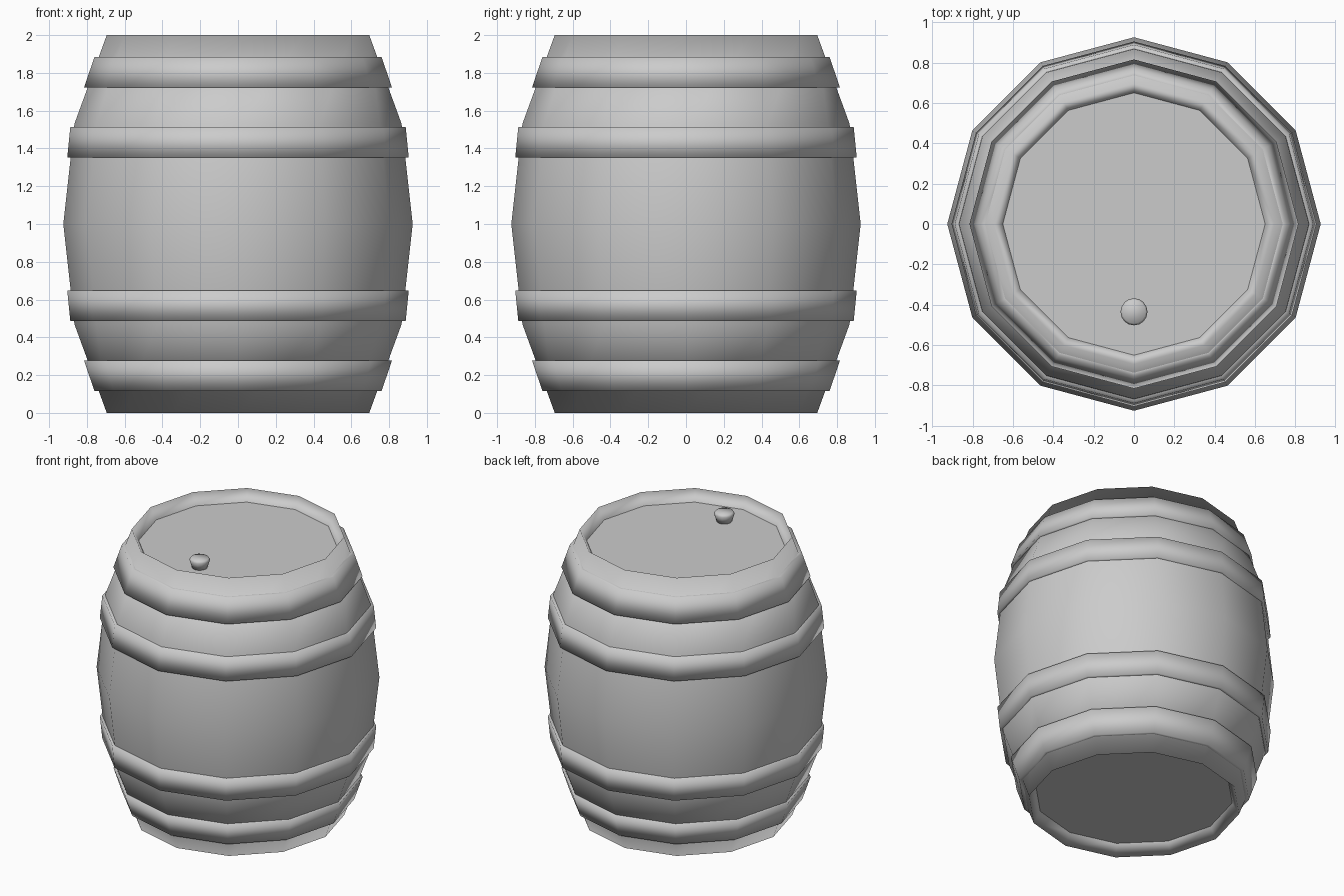
import bpy, bmesh, math

if "Cube" in bpy.data.objects:
    bpy.data.objects.remove(bpy.data.objects["Cube"])

def lathe(name, profile, sides=12, centre=(0, 0, 0), closed=False, caps=False):
    """Spin (radius, z) points around a vertical axis, smooth shaded."""
    bm = bmesh.new()
    rings = []
    for r, z in profile:
        rings.append([bm.verts.new((r * math.cos(2 * math.pi * i / sides),
                                    r * math.sin(2 * math.pi * i / sides), z))
                      for i in range(sides)])
    pairs = list(zip(rings, rings[1:]))
    if closed:
        pairs.append((rings[-1], rings[0]))
    for a, b in pairs:
        for i in range(sides):
            j = (i + 1) % sides
            bm.faces.new((a[i], a[j], b[j], b[i])).smooth = True
    if caps:
        bm.faces.new(rings[0][::-1]).smooth = True
        bm.faces.new(rings[-1]).smooth = True
    bmesh.ops.recalc_face_normals(bm, faces=bm.faces)
    me = bpy.data.meshes.new(name)
    bm.to_mesh(me)
    bm.free()
    ob = bpy.data.objects.new(name, me)
    ob.location = centre
    bpy.context.collection.objects.link(ob)
    return ob

# Staved body, with its rims turned in to the recessed ends
half = [(0.65, 0.08), (0.695, 0.0), (0.866, 0.47)]
body = half + [(0.925, 1.0)] + [(r, 2 - z) for r, z in reversed(half)]
body_ob = lathe("barrel_body", body, caps=True)

# Flat end boards keep a crisp edge against the smooth rims
bm = bmesh.new()
bm.from_mesh(body_ob.data)
ends = [f for f in bm.faces if len(f.verts) > 4]
for f in ends:
    f.smooth = False
    for e in f.edges:
        e.smooth = False
bm.to_mesh(body_ob.data)
bm.free()

# Four hoops, mirrored about the belly: (lower radius, z), (upper radius, z)
hoops = {"outer_hoop": [(0.76, 0.115), (0.815, 0.278)],
         "inner_hoop": [(0.888, 0.487), (0.904, 0.647)]}
for name, outer in hoops.items():
    ring = outer + [(r - 0.05, z) for r, z in reversed(outer)]
    lathe("lower_" + name, ring, closed=True)
    lathe("upper_" + name, [(r, 2 - z) for r, z in ring], closed=True)

# Tapered stopper in the lid
lathe("stopper", [(0.05, 0.0), (0.067, 0.055), (0.058, 0.07)], sides=16,
      centre=(0, -0.435, 1.92), caps=True)
